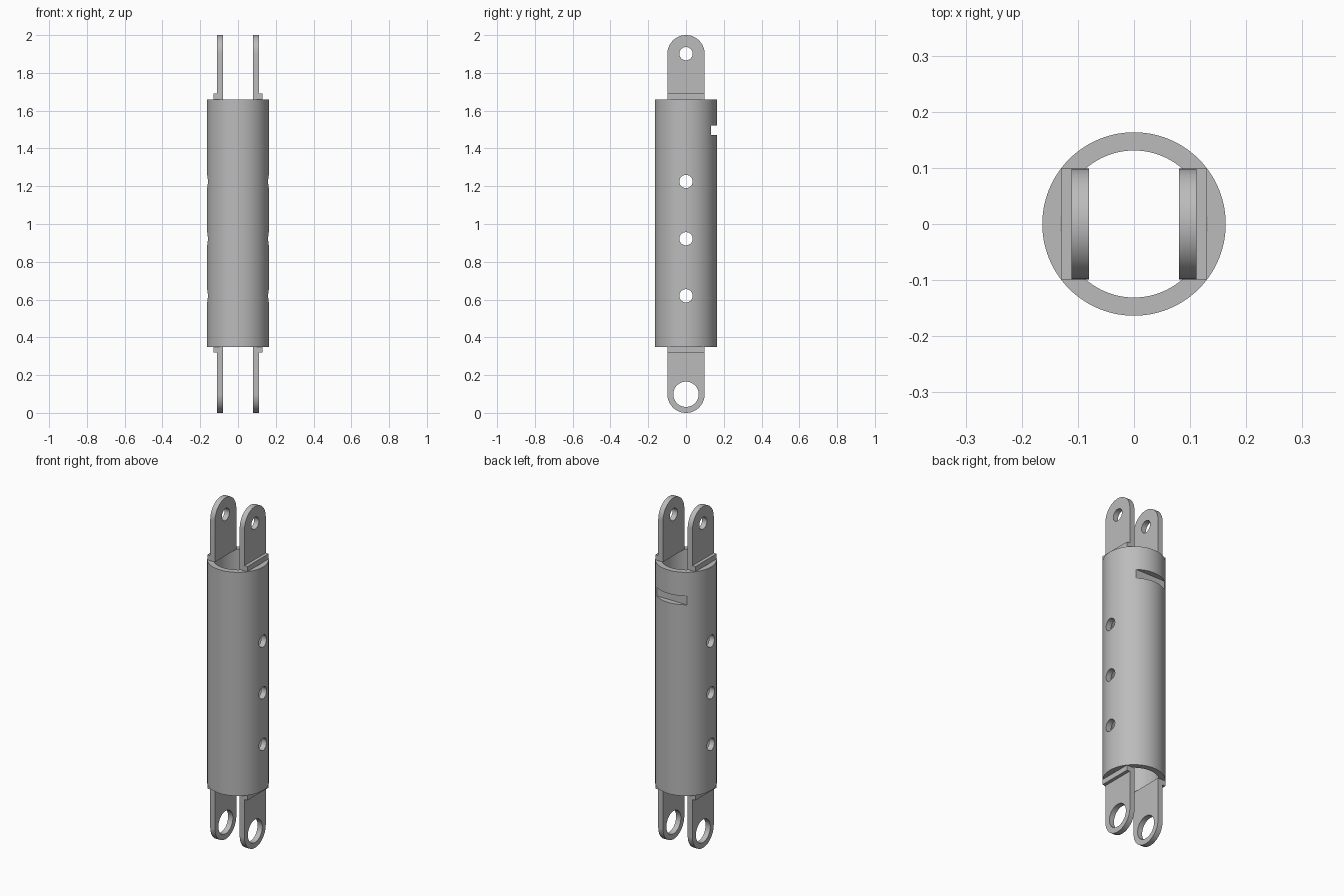
import bpy, bmesh, math
from mathutils import Matrix

cube = bpy.data.objects.get("Cube")
if cube:
    bpy.data.objects.remove(cube, do_unlink=True)

steel = bpy.data.materials.new("grey steel")
steel.use_nodes = True
GREY = (0.5, 0.5, 0.5, 1)
steel.diffuse_color = GREY
steel.node_tree.nodes["Principled BSDF"].inputs["Base Color"].default_value = GREY

BOTTOM, TOP = 0.35, 1.66      # tube ends
OUTER, BORE = 0.1635, 0.131   # tube radii
LUG_R = 0.0985                # lug half width and end radius


def finish(name, bm):
    bmesh.ops.recalc_face_normals(bm, faces=bm.faces)
    mesh = bpy.data.meshes.new(name)
    bm.to_mesh(mesh)
    bm.free()
    mesh.materials.append(steel)
    obj = bpy.data.objects.new(name, mesh)
    bpy.context.collection.objects.link(obj)
    return obj


def cylinder(name, radius, length, centre, along_x=False, sides=48):
    bm = bmesh.new()
    matrix = Matrix.Translation(centre)
    if along_x:
        matrix = matrix @ Matrix.Rotation(math.pi / 2, 4, 'Y')
    bmesh.ops.create_cone(bm, cap_ends=True, segments=sides, radius1=radius,
                          radius2=radius, depth=length, matrix=matrix)
    return finish(name, bm)


def box(name, x, y, z):
    bm = bmesh.new()
    centre = [(a + b) / 2 for a, b in (x, y, z)]
    size = [b - a for a, b in (x, y, z)]
    bmesh.ops.create_cube(bm, size=1, matrix=Matrix.Translation(centre)
                          @ Matrix.Diagonal((*size, 1)))
    return finish(name, bm)


def activate(obj):
    bpy.ops.object.select_all(action='DESELECT')
    obj.select_set(True)
    bpy.context.view_layer.objects.active = obj


def cut(obj, cutter):
    cutter.hide_render = True
    activate(obj)
    mod = obj.modifiers.new("cut", 'BOOLEAN')
    mod.operation = 'DIFFERENCE'
    mod.solver = 'EXACT'
    mod.object = cutter
    bpy.ops.object.modifier_apply(modifier=mod.name)
    bpy.data.objects.remove(cutter, do_unlink=True)


def smooth(obj):
    activate(obj)
    bpy.ops.object.shade_smooth_by_angle(angle=math.radians(30))


def lug_plate(name, side, base, centre, hole):
    """Flat plate from the tube end with a round, drilled tip."""
    up = 1 if centre > base else -1
    points = [(-LUG_R, base), (LUG_R, base)]
    for i in range(33):
        a = math.pi * i / 32
        points.append((LUG_R * math.cos(a), centre + up * LUG_R * math.sin(a)))
    bm = bmesh.new()
    face = bm.faces.new([bm.verts.new((side * 0.08, y, z)) for y, z in points])
    grown = bmesh.ops.extrude_face_region(bm, geom=[face])
    moved = [v for v in grown["geom"] if isinstance(v, bmesh.types.BMVert)]
    bmesh.ops.translate(bm, verts=moved, vec=(side * 0.031, 0, 0))
    plate = finish(name, bm)
    cut(plate, cylinder("lug_drill", hole, 1, (0, 0, centre), True))
    smooth(plate)


# Tube with bore, cross holes and a flat slot across the back
tube = cylinder("tube", OUTER, TOP - BOTTOM, (0, 0, (TOP + BOTTOM) / 2), sides=96)
cut(tube, cylinder("bore", BORE, 3, (0, 0, 1), sides=96))
for height in (0.62, 0.922, 1.225):
    cut(tube, cylinder("cross_drill", 0.035, 1, (0, 0, height), True))
cut(tube, box("slot_cutter", (-0.3, 0.3), (0.1315, 0.3), (1.47, 1.522)))
smooth(tube)

# Paired lugs with stepped feet at both ends
for side, label in ((1, "left"), (-1, "right")):
    lug_plate("upper_lug_" + label, side, TOP, 2 - LUG_R, 0.035)
    lug_plate("lower_lug_" + label, side, BOTTOM, LUG_R, 0.067)
    x = sorted((side * 0.111, side * 0.13))
    box("upper_foot_" + label, x, (-LUG_R, LUG_R), (TOP, TOP + 0.03))
    box("lower_foot_" + label, x, (-LUG_R, LUG_R), (BOTTOM - 0.03, BOTTOM))
